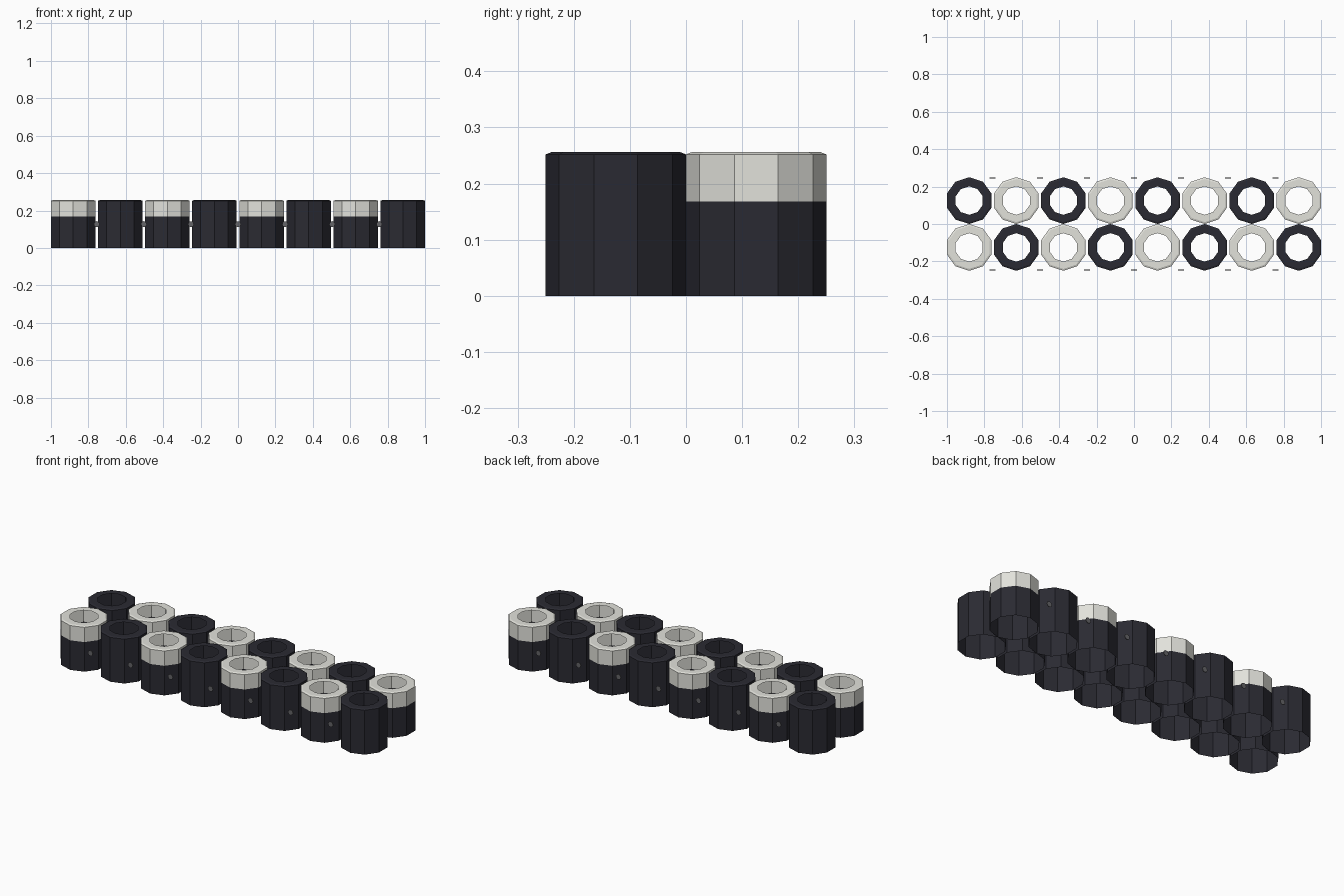
import bpy, bmesh
from math import cos, sin, pi, radians
from mathutils import Matrix

if "Cube" in bpy.data.objects:
    bpy.data.objects.remove(bpy.data.objects["Cube"])

SIDES = 10
RADIUS = 0.125
HOLE = 0.076
SPLIT = 0.168
TOP = 0.256
HALF_WIDTH = RADIUS * cos(pi / SIDES)
PITCH = (2 - 2 * HALF_WIDTH) / 7


def material(name, r, g, b):
    mat = bpy.data.materials.new(name)
    mat.use_nodes = True
    mat.diffuse_color = (r, g, b, 1)
    mat.node_tree.nodes["Principled BSDF"].inputs["Base Color"].default_value = (r, g, b, 1)
    return mat


charcoal = material("charcoal", 0.023, 0.023, 0.032)
ivory = material("ivory", 0.76, 0.76, 0.71)
grey = material("grey", 0.13, 0.13, 0.14)


def cup_mesh(name, rim):
    """Ten-sided thin shell, open below, with a chamfered ring on top."""
    profile = [(RADIUS, 0), (RADIUS, SPLIT), (RADIUS, TOP - 0.004),
               (RADIUS - 0.01, TOP), (HOLE, TOP)]
    bm = bmesh.new()
    rings = []
    for r, z in profile:
        angles = [pi / 2 + 2 * pi * i / SIDES for i in range(SIDES)]
        rings.append([bm.verts.new((r * cos(a), r * sin(a), z)) for a in angles])
    # first band is the body, later bands are the rim
    for band, (low, high) in enumerate(zip(rings, rings[1:])):
        for i in range(SIDES):
            j = (i + 1) % SIDES
            face = bm.faces.new((low[i], low[j], high[j], high[i]))
            face.material_index = 1 if band else 0
    mesh = bpy.data.meshes.new(name)
    bm.to_mesh(mesh)
    bm.free()
    mesh.materials.append(charcoal)
    mesh.materials.append(rim)
    return mesh


# Small round link that sits in the gap between neighbouring cups
bm = bmesh.new()
bmesh.ops.create_cone(bm, cap_ends=True, segments=8, radius1=0.016, radius2=0.016,
                      depth=0.004, matrix=Matrix.Rotation(radians(90), 4, "X"))
link = bpy.data.meshes.new("link_disc")
bm.to_mesh(link)
bm.free()
link.materials.append(grey)


def add(name, mesh, location):
    obj = bpy.data.objects.new(name, mesh)
    obj.location = location
    bpy.context.collection.objects.link(obj)


# Two rows of cups in a checker pattern
cups = [cup_mesh("light_cup", ivory), cup_mesh("dark_cup", charcoal)]
for row, side in enumerate((-1, 1)):
    for col in range(8):
        x = -1 + HALF_WIDTH + col * PITCH
        mesh = cups[(row + col) % 2]
        add(mesh.name, mesh, (x, side * RADIUS, 0))
        if col < 7:
            add("link_disc", link, (x + PITCH / 2, side * 0.246, 0.127))
